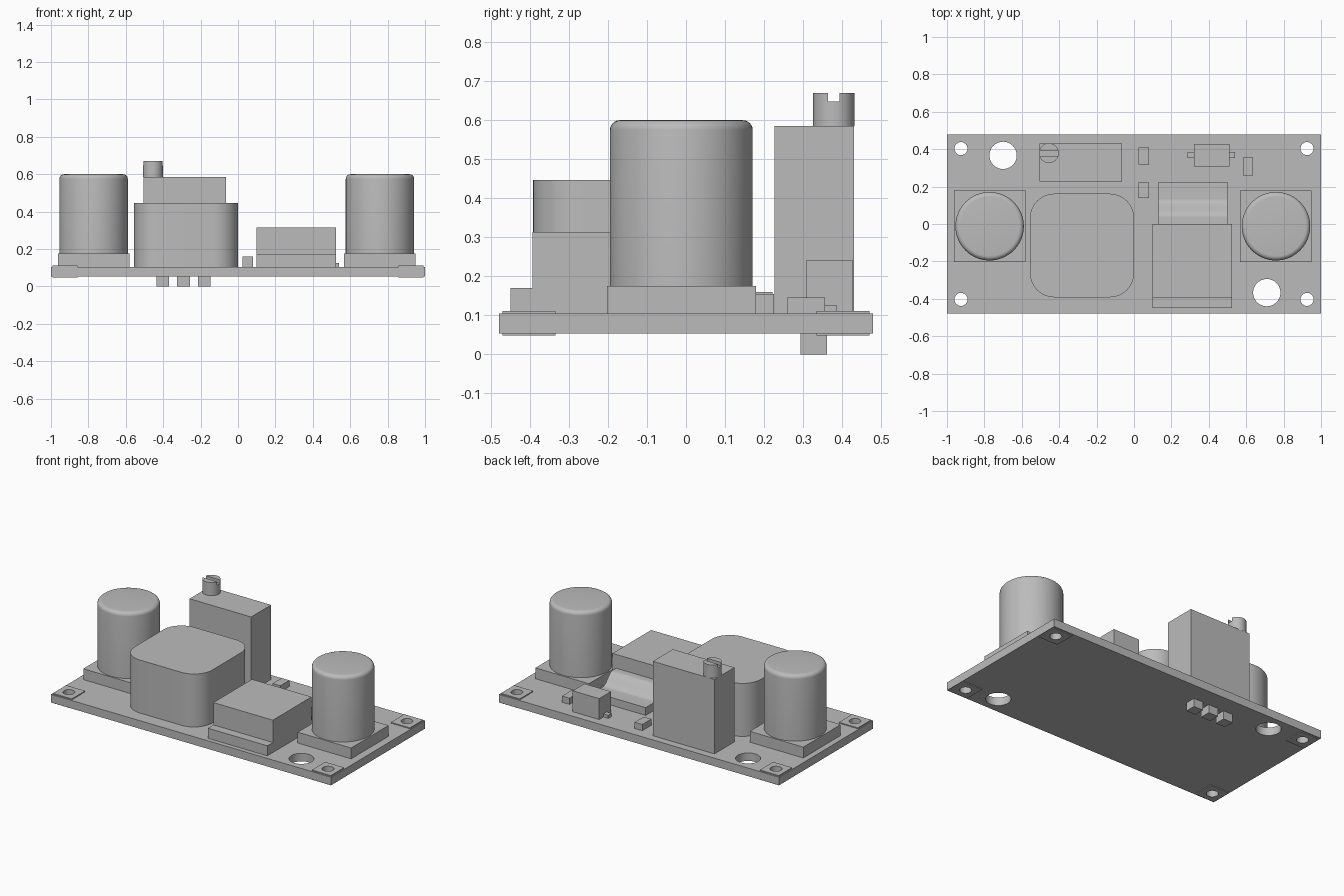
import bpy, bmesh, math
from mathutils import Matrix, Vector

cube = bpy.data.objects.get("Cube")
if cube:
    bpy.data.objects.remove(cube, do_unlink=True)

grey = bpy.data.materials.new("plain grey")
grey.use_nodes = True
grey.diffuse_color = (0.5, 0.5, 0.5, 1)
grey.node_tree.nodes["Principled BSDF"].inputs["Base Color"].default_value = (0.5, 0.5, 0.5, 1)

BOTTOM, TOP = 0.053, 0.105  # board faces


def finish(name, bm, smooth=False):
    mesh = bpy.data.meshes.new(name)
    bmesh.ops.recalc_face_normals(bm, faces=bm.faces)
    bm.to_mesh(mesh)
    bm.free()
    mesh.materials.append(grey)
    ob = bpy.data.objects.new(name, mesh)
    bpy.context.collection.objects.link(ob)
    if smooth:
        activate(ob)
        bpy.ops.object.shade_smooth_by_angle(angle=math.radians(35))
    return ob


def activate(ob):
    bpy.ops.object.select_all(action="DESELECT")
    ob.select_set(True)
    bpy.context.view_layer.objects.active = ob


def add_box(bm, x, y, z):
    spans = (x, y, z)
    size = Matrix.Diagonal([b - a for a, b in spans] + [1])
    place = Matrix.Translation([(a + b) / 2 for a, b in spans])
    bmesh.ops.create_cube(bm, size=1, matrix=place @ size)


def add_cylinder(bm, x, y, radius, z0, z1, sides=48):
    bmesh.ops.create_cone(bm, cap_ends=True, segments=sides, radius1=radius, radius2=radius,
                          depth=z1 - z0, matrix=Matrix.Translation((x, y, (z0 + z1) / 2)))


def box(name, x, y, z):
    bm = bmesh.new()
    add_box(bm, x, y, z)
    return finish(name, bm)


def cut(ob, cutter):
    cutter.hide_render = True
    mod = ob.modifiers.new("cut", "BOOLEAN")
    mod.operation, mod.solver, mod.object = "DIFFERENCE", "EXACT", cutter
    activate(ob)
    bpy.ops.object.modifier_apply(modifier=mod.name)


def discard(ob):
    bpy.data.objects.remove(ob, do_unlink=True)


# Circuit board and plated corner pads, drilled with the same holes
corners = [(sx * 0.925, sy * 0.403) for sx in (-1, 1) for sy in (-1, 1)]
bm = bmesh.new()
for x, y in corners:
    add_cylinder(bm, x, y, 0.035, 0, 0.2, 32)
add_cylinder(bm, -0.7, 0.367, 0.073, 0, 0.2)
add_cylinder(bm, 0.71, -0.367, 0.073, 0, 0.2)
drill = finish("hole_cutter", bm)
board = box("circuit_board", (-1, 1), (-0.479, 0.479), (BOTTOM, TOP))
cut(board, drill)
for i, (x, y) in enumerate(corners):
    pad = box(f"corner_pad_{i + 1}", (x - 0.068, x + 0.068), (y - 0.068, y + 0.068), (0.048, 0.111))
    cut(pad, drill)
discard(drill)

# Two can capacitors on square bases
for side, x in (("right", -0.772), ("left", 0.759)):
    y = -0.012
    box(side + "_capacitor_base", (x - 0.191, x + 0.191), (y - 0.191, y + 0.191), (TOP, 0.175))
    bm = bmesh.new()
    add_cylinder(bm, x, y, 0.183, 0.175, 0.6, 64)
    rim = [e for e in bm.edges if all(v.co.z > 0.59 for v in e.verts)]
    bmesh.ops.bevel(bm, geom=rim, offset=0.025, segments=6, profile=0.5, affect="EDGES")
    finish(side + "_capacitor_can", bm, True)

# Inductor block with rounded upright corners
bm = bmesh.new()
add_box(bm, (-0.556, 0), (-0.392, 0.162), (TOP, 0.447))
upright = [e for e in bm.edges if abs(e.verts[0].co.z - e.verts[1].co.z) > 0.1]
bmesh.ops.bevel(bm, geom=upright, offset=0.13, segments=12, profile=0.5, affect="EDGES")
finish("inductor", bm, True)

# Trimmer with slotted screw and pins below the board
box("trimmer_body", (-0.505, -0.065), (0.227, 0.431), (TOP, 0.585))
bm = bmesh.new()
add_cylinder(bm, -0.455, 0.379, 0.053, 0.585, 0.67)
screw = finish("trimmer_screw", bm)
slot = box("slot_cutter", (-0.6, -0.3), (0.364, 0.394), (0.648, 0.7))
cut(screw, slot)
discard(slot)
activate(screw)
bpy.ops.object.shade_smooth_by_angle(angle=math.radians(35))
for i, x in enumerate((-0.402, -0.291, -0.18)):
    box(f"trimmer_pin_{i + 1}", (x - 0.034, x + 0.034), (0.294, 0.362), (0, BOTTOM))

# Regulator with front tab
box("regulator_body", (0.1, 0.525), (-0.394, 0), (TOP, 0.314))
box("regulator_tab", (0.1, 0.525), (-0.45, -0.394), (TOP, 0.17))

# Wide bent lead: an S-shaped strip swept across x
steps = 16
upper = [(-0.02, 0.225)]
for i in range(steps + 1):
    t = i / steps
    upper.append((0.035 + 0.1 * t, 0.155 + 0.035 * (1 + math.cos(math.pi * t))))
upper.append((0.225, 0.155))
lower = [(y - 0.02, z - 0.05) for y, z in upper]
lower[-1] = (0.225, TOP)
bm = bmesh.new()
outline = [bm.verts.new((0.13, y, z)) for y, z in upper + lower[::-1]]
face = bm.faces.new(outline)
swept = bmesh.ops.extrude_face_region(bm, geom=[face])["geom"]
bmesh.ops.translate(bm, vec=Vector((0.37, 0, 0)),
                    verts=[g for g in swept if isinstance(g, bmesh.types.BMVert)])
finish("regulator_lead", bm, True)

# Diode with end terminals
box("diode_body", (0.32, 0.51), (0.308, 0.428), (TOP, 0.24))
box("diode_terminals", (0.285, 0.54), (0.353, 0.386), (TOP, 0.126))

# Small chip parts
box("chip_inner", (0.025, 0.08), (0.138, 0.222), (TOP, 0.16))
box("chip_rear", (0.025, 0.08), (0.318, 0.41), (TOP, 0.145))
box("chip_outer", (0.582, 0.636), (0.26, 0.356), (TOP, 0.145))
